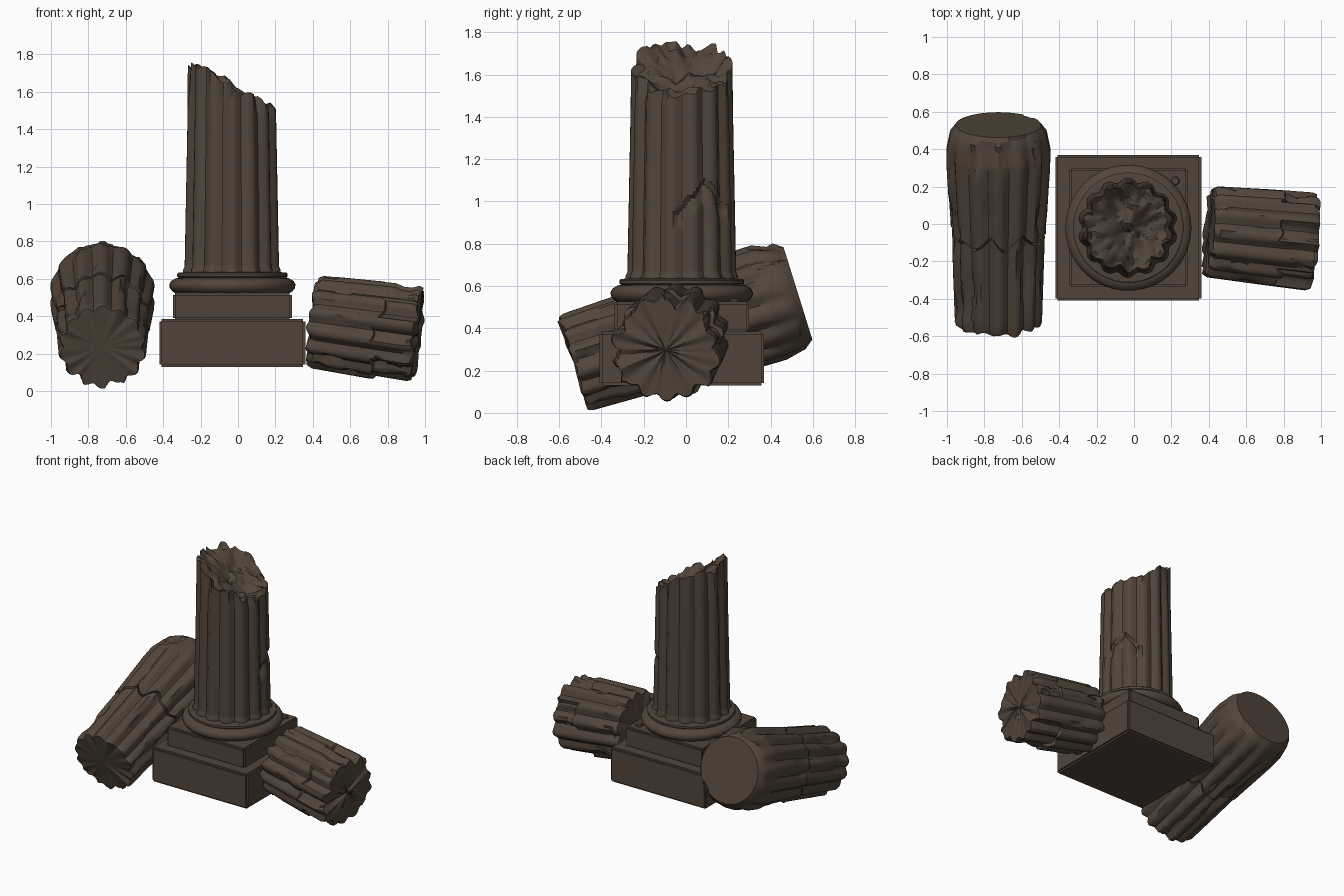
import bpy, bmesh
from math import sin, cos, pi, tau
from mathutils import Vector, noise

cube = bpy.data.objects.get("Cube")
if cube:
    bpy.data.objects.remove(cube, do_unlink=True)

stone = bpy.data.materials.new("brown_stone")
stone.use_nodes = True
color = (0.085, 0.06, 0.043, 1)
stone.diffuse_color = color
stone.node_tree.nodes["Principled BSDF"].inputs["Base Color"].default_value = color

CX, CY = -0.03, -0.02
LOBES, SEG = 14, 112


def finish(name, bm, angle=0.6):
    bmesh.ops.recalc_face_normals(bm, faces=bm.faces)
    mesh = bpy.data.meshes.new(name)
    bm.to_mesh(mesh)
    bm.free()
    mesh.materials.append(stone)
    ob = bpy.data.objects.new(name, mesh)
    bpy.context.collection.objects.link(ob)
    bpy.ops.object.select_all(action='DESELECT')
    ob.select_set(True)
    bpy.context.view_layer.objects.active = ob
    bpy.ops.object.shade_smooth_by_angle(angle=angle)
    return ob


def rough(*p, scale=1.0):
    return noise.noise(Vector(p) * scale)


def skin(bm, loops):
    """Join closed loops of points and close both ends."""
    rows = [[bm.verts.new(p) for p in loop] for loop in loops]
    for a, b in zip(rows, rows[1:]):
        for i in range(len(a)):
            j = (i + 1) % len(a)
            bm.faces.new((a[i], a[j], b[j], b[i]))
    for row in (rows[0], rows[-1]):
        centre = bm.verts.new(sum((v.co for v in row), Vector()) / len(row))
        for i in range(len(row)):
            bm.faces.new((row[i], row[(i + 1) % len(row)], centre))


def block(name, size, z0, z1, bevel):
    bm = bmesh.new()
    bmesh.ops.create_cube(bm, size=1)
    bmesh.ops.scale(bm, verts=bm.verts, vec=(size, size, z1 - z0))
    bmesh.ops.bevel(bm, geom=bm.edges[:], offset=bevel, segments=2, affect='EDGES')
    ob = finish(name, bm)
    ob.location = (CX, CY, (z0 + z1) / 2)
    return ob


def lathe(name, profile, x, y, seg):
    bm = bmesh.new()
    skin(bm, [[(r * cos(tau * i / seg), r * sin(tau * i / seg), z)
               for i in range(seg)] for r, z in profile])
    ob = finish(name, bm)
    ob.location = (x, y, 0)
    return ob


def flute(a, depth):
    return 1 - depth * (0.5 + 0.5 * cos(LOBES * a)) ** 1.5


def lerp(table, t):
    for (t0, v0), (t1, v1) in zip(table, table[1:]):
        if t <= t1:
            return v0 + (v1 - v0) * max(0, t - t0) / (t1 - t0)
    return table[-1][1]


def column(name, point, rings, cap_z, cap_rings=5):
    """Fluted body; point(t, a) gives radius and height, cap_z shapes its top."""
    angles = [tau * i / SEG for i in range(SEG)]
    loops = []
    for t in rings:
        loops.append([])
        for a in angles:
            r, z = point(t, a)
            loops[-1].append((r * cos(a), r * sin(a), z))
    rim = loops[-1]
    for k in range(1, cap_rings):
        s = 1 - k / cap_rings
        loops.append([(x * s, y * s, cap_z(x * s, y * s, z)) for x, y, z in rim])
    bm = bmesh.new()
    skin(bm, loops)
    return finish(name, bm, 0.5)


# Stepped base and its mouldings
block("plinth", 0.78, 0.13, 0.385, 0.012)
block("upper_plinth", 0.635, 0.38, 0.527, 0.012)
lathe("base_moulding", [(0.30, 0.52), (0.322, 0.535), (0.335, 0.552), (0.337, 0.57),
                        (0.328, 0.588), (0.305, 0.602), (0.288, 0.606), (0.295, 0.612),
                        (0.295, 0.627), (0.288, 0.633), (0.25, 0.637)], CX, CY, 48)
lathe("base_stud", [(0.024, 0.52), (0.024, 0.535), (0.018, 0.541)], 0.22, 0.23, 12)


# Standing shaft with a hollow, slanted break and a chevron chip
def break_z(x, y):
    slope = lerp([(-0.25, 1.77), (-0.14, 1.735), (0.03, 1.625), (0.14, 1.555), (0.23, 1.505)], x)
    hollow = 0.07 * max(0, 1 - (x * x + y * y) / 0.05)
    return slope - hollow + 0.055 * rough(x, y, 0.4, scale=9) + 0.03 * rough(x, y, 2, scale=22)


def shaft_point(t, a):
    r = (0.258 - 0.018 * t) * flute(a, 0.09)
    if t < 0.03:
        r += 0.008
    top = break_z(r * cos(a), r * sin(a))
    z = 0.63 + 0.82 * t / 0.9 if t <= 0.9 else 1.45 + (top - 1.45) * (t - 0.9) / 0.1
    side = (a + pi) % tau - pi
    ridge = 1.10 - 0.5 * abs(side - 0.5) * 0.5
    if -0.15 < side < 1.05 and ridge - 0.09 < z < ridge:
        r -= 0.02 * (z - ridge + 0.09) / 0.09
    if t > 0.93:
        r -= 0.05 * max(0, rough(cos(a), sin(a), 5, scale=3)) * (t - 0.9) / 0.1
    return r, z


shaft = column("broken_shaft", shaft_point, [0, 0.02, 0.04] + [0.05 + i * 0.017 for i in range(51)]
               + [0.92, 0.95, 0.975, 1], lambda x, y, z: break_z(x, y), 9)
shaft.location = (CX - 0.003, CY, 0)


def lay(ob, start, end):
    axis = Vector(end) - Vector(start)
    ob.rotation_mode = 'QUATERNION'
    ob.rotation_quaternion = axis.to_track_quat('Z', 'Y')
    ob.location = start


# Long fallen drum: flared rear, rounded back rim, jagged crack round the middle
LONG = 1.11
LONG_R = [(0, 0.237), (0.02, 0.245), (0.47, 0.26), (0.8, 0.283), (0.87, 0.283), (0.96, 0.262), (1, 0.228)]


def long_point(t, a):
    ca, sa = cos(a), sin(a)
    depth = 0.10 * min(1, max(0, (1 - t) * 5))
    r = lerp(LONG_R, t) * flute(a, depth)
    if abs(t - 0.45) < 0.006:
        r -= 0.022
    if t < 0.45:
        r -= 0.006
    if rough(ca, sa, t * 2.5, scale=2) > 0.28:
        r -= 0.014
    jag = 0.06 * rough(ca, sa, 3, scale=3) * max(0, 1 - abs(t - 0.45) * 2.4)
    end = 0.02 * rough(ca, sa, 7, scale=4) * max(0, 1 - t * 6)
    return r, t * LONG + jag + end


long_rings = sorted([0, 0.02, 0.444, 0.446, 0.45, 0.454, 0.456, 0.87, 0.93, 0.96, 0.98, 1]
                    + [0.06 * i for i in range(1, 15) if i not in (7, 8)] + [0.41, 0.49])
long_drum = column("long_fallen_drum", long_point, long_rings, lambda x, y, z: z)
lay(long_drum, (-0.725, -0.53, 0.235), (-0.725, 0.53, 0.565))

# Short fallen drum with chipped panels towards its outer end
SHORT = 0.565


def short_point(t, a):
    ca, sa = cos(a), sin(a)
    r = lerp([(0, 0.235), (0.05, 0.25), (0.6, 0.262), (0.96, 0.268), (1, 0.26)], t) * flute(a, 0.11)
    if t > 0.62 and rough(ca, sa, 1.7, scale=1.7) > 0.05:
        r -= 0.02
    if rough(ca, sa, t * 2 + 4, scale=2) > 0.3:
        r -= 0.014
    ends = 0.02 * rough(ca, sa, 9, scale=4) * abs(2 * t - 1)
    step = 0.09 * rough(ca, sa, 2, scale=3) * max(0, 1 - abs(t - 0.62) * 3)
    return r, t * SHORT + ends + step


short_rings = [0, 0.05, 0.12, 0.2, 0.28, 0.36, 0.44, 0.52, 0.58, 0.615, 0.63, 0.68, 0.75, 0.82, 0.9, 0.96, 1]
short_drum = column("short_fallen_drum", short_point, short_rings, lambda x, y, z: z)
lay(short_drum, (0.40, -0.04, 0.373), (0.955, -0.095, 0.297))
